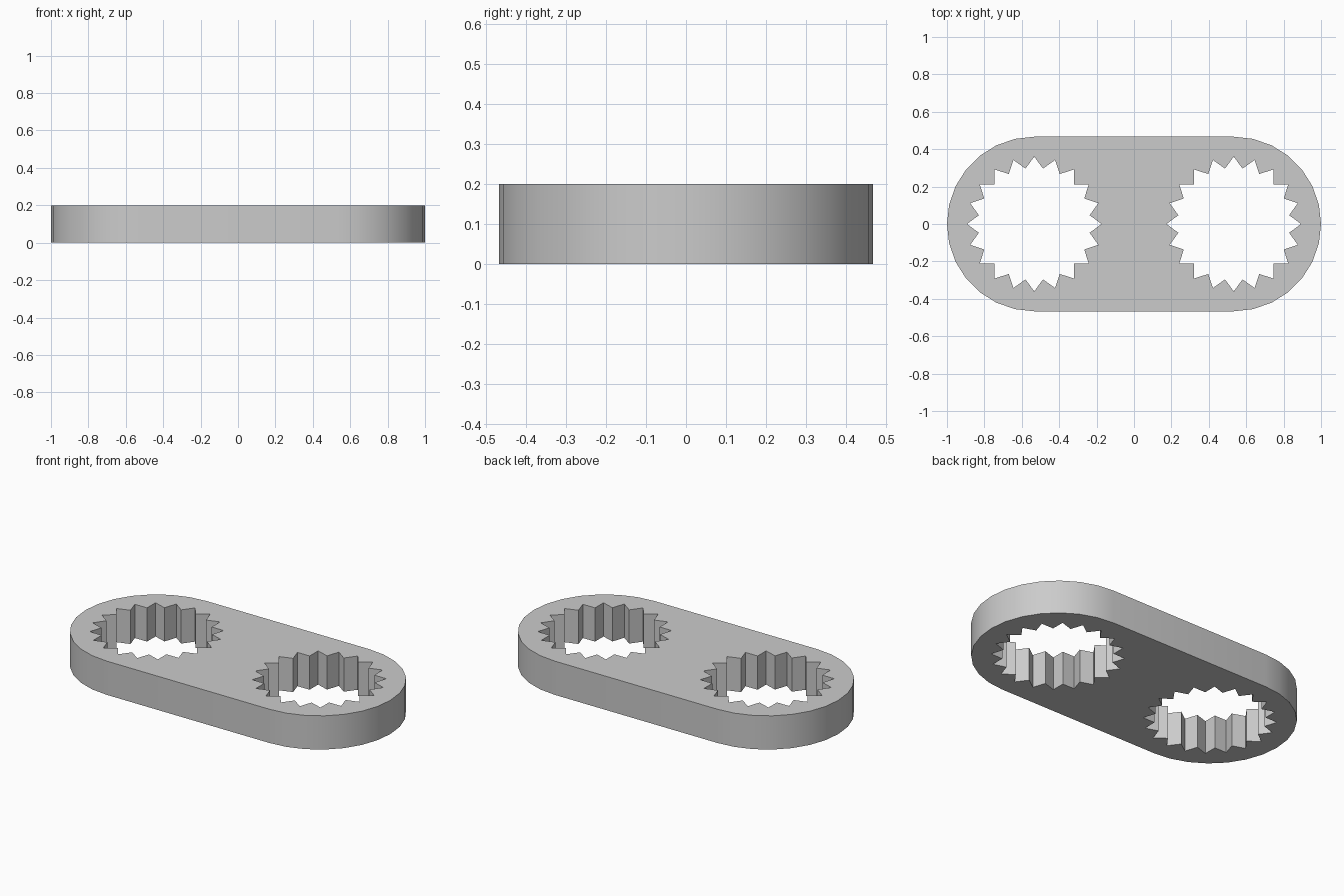
import bpy
import bmesh
from math import sin, cos, pi

cube = bpy.data.objects.get("Cube")
if cube:
    bpy.data.objects.remove(cube, do_unlink=True)

THICKNESS = 0.2
CENTRE_X = 0.5333
OUTER_R = 0.4667
END_STEPS = 14
TEETH = 20
TIP_R, ROOT_R = 0.36, 0.3


def polar(cx, radius, angle):
    return cx + radius * cos(angle), radius * sin(angle), 0


def stadium():
    """Rounded outline: one half circle around each end."""
    points = []
    for cx, start in ((CENTRE_X, -pi / 2), (-CENTRE_X, pi / 2)):
        points += [polar(cx, OUTER_R, start + pi * i / END_STEPS)
                   for i in range(END_STEPS + 1)]
    return points


def toothed_hole(cx):
    """Star-shaped outline with a tip pointing along x."""
    return [polar(cx, ROOT_R if i % 2 else TIP_R, pi * i / TEETH)
            for i in range(2 * TEETH)]


# Flat profile with two toothed holes
bm = bmesh.new()
edges = []
for loop in (stadium(), toothed_hole(CENTRE_X), toothed_hole(-CENTRE_X)):
    verts = [bm.verts.new(p) for p in loop]
    edges += [bm.edges.new((a, b)) for a, b in zip(verts, verts[1:] + verts[:1])]
bmesh.ops.triangle_fill(bm, edges=edges, use_beauty=True, normal=(0, 0, 1))

# Thicken into a plate
result = bmesh.ops.extrude_face_region(bm, geom=bm.faces[:], use_keep_orig=True)
top = [g for g in result["geom"] if isinstance(g, bmesh.types.BMVert)]
bmesh.ops.translate(bm, verts=top, vec=(0, 0, THICKNESS))
bmesh.ops.recalc_face_normals(bm, faces=bm.faces[:])

mesh = bpy.data.meshes.new("toothed_link_plate")
bm.to_mesh(mesh)
bm.free()
plate = bpy.data.objects.new("toothed_link_plate", mesh)
bpy.context.collection.objects.link(plate)

# Plain grey
grey = bpy.data.materials.new("light_grey")
grey.use_nodes = True
colour = (0.6, 0.6, 0.6, 1)
grey.diffuse_color = colour
grey.node_tree.nodes["Principled BSDF"].inputs["Base Color"].default_value = colour
mesh.materials.append(grey)

# Smooth rounded ends, crisp rims and teeth
bpy.ops.object.select_all(action="DESELECT")
plate.select_set(True)
bpy.context.view_layer.objects.active = plate
bpy.ops.object.shade_smooth_by_angle(angle=pi / 6)
